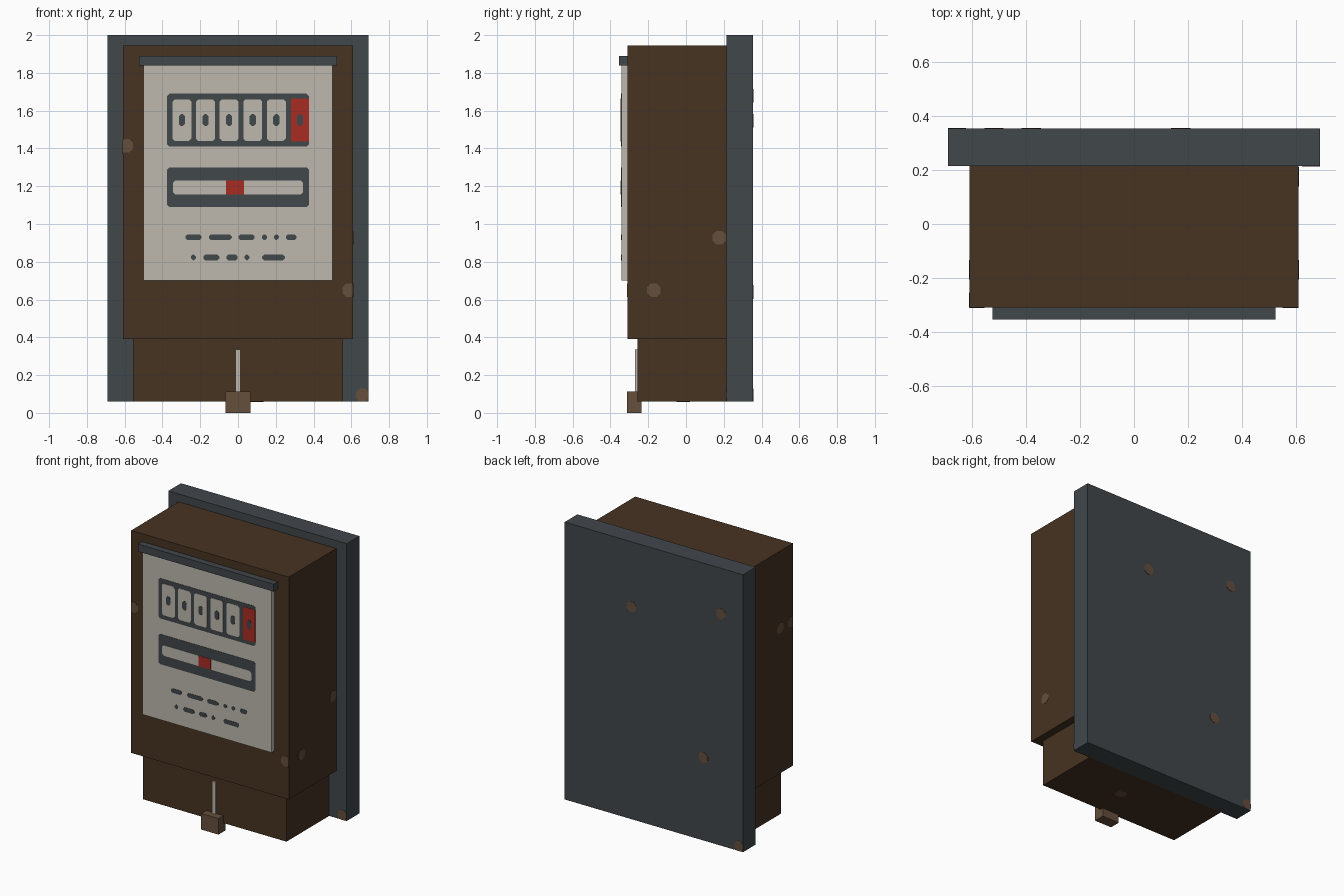
import bpy, bmesh
from mathutils import Vector

old = bpy.data.objects.get("Cube")
if old:
    bpy.data.objects.remove(old, do_unlink=True)


def material(name, rgb):
    m = bpy.data.materials.new(name)
    m.use_nodes = True
    lin = [(c / 255 / 12.92 if c < 11 else ((c / 255 + 0.055) / 1.055) ** 2.4) for c in rgb]
    m.diffuse_color = (*lin, 1)
    m.node_tree.nodes["Principled BSDF"].inputs["Base Color"].default_value = (*lin, 1)
    return m


BROWN = material("dark brown", (70, 51, 34))
GREY = material("slate grey", (65, 71, 75))
CREAM = material("pale cream", (189, 185, 174))
RED = material("signal red", (168, 44, 35))
TAN = material("worn brown", (101, 78, 59))


def finish(bm, name, mat):
    bmesh.ops.recalc_face_normals(bm, faces=bm.faces)
    mesh = bpy.data.meshes.new(name)
    bm.to_mesh(mesh)
    bm.free()
    mesh.materials.append(mat)
    obj = bpy.data.objects.new(name, mesh)
    bpy.context.collection.objects.link(obj)
    return obj


def box(name, mat, x, y, z):
    """Box from (min, max) ranges on each axis."""
    bm = bmesh.new()
    bmesh.ops.create_cube(bm, size=1)
    for v in bm.verts:
        v.co = [r[0] if c < 0 else r[1] for c, r in zip(v.co, (x, y, z))]
    return finish(bm, name, mat)


# Maps (u, v, depth) on a surface to space
FRONT = lambda u, v, d: Vector((u, d, v))
SIDE = lambda u, v, d: Vector((d, u, v))
UNDER = lambda u, v, d: Vector((u, v, d))


def plates(name, mat, rects, frame, d0, d1, cut=0.012, limit=None):
    """Thin plates with clipped corners; rects are (u0, u1, v0, v1)."""
    bm = bmesh.new()
    for u0, u1, v0, v1 in rects:
        outline = [(u0 + cut, v0), (u1 - cut, v0), (u1, v0 + cut), (u1, v1 - cut),
                   (u1 - cut, v1), (u0 + cut, v1), (u0, v1 - cut), (u0, v0 + cut)]
        if limit:
            a, b, c, d = limit
            outline = [(min(max(u, a), b), min(max(v, c), d)) for u, v in outline]
        if cut == 0:
            outline = outline[::2]
        face = bm.faces.new([bm.verts.new(frame(u, v, d0)) for u, v in outline])
        ext = bmesh.ops.extrude_face_region(bm, geom=[face])["geom"]
        shift = frame(0, 0, d1 - d0)
        bmesh.ops.translate(bm, vec=shift, verts=[g for g in ext if isinstance(g, bmesh.types.BMVert)])
    bmesh.ops.remove_doubles(bm, verts=bm.verts, dist=1e-5)
    return finish(bm, name, mat)


def around(u, v, w, h):
    return (u - w / 2, u + w / 2, v - h / 2, v + h / 2)


# Housing
box("back_plate", GREY, (-0.69, 0.69), (0.215, 0.355), (0.06, 2.0))
box("main_case", BROWN, (-0.61, 0.61), (-0.31, 0.215), (0.39, 1.945))
box("terminal_cover", BROWN, (-0.555, 0.555), (-0.257, 0.215), (0.06, 0.39))
box("face_panel", CREAM, (-0.5, 0.5), (-0.342, -0.31), (0.7, 1.84))
box("face_hood", GREY, (-0.525, 0.525), (-0.355, -0.31), (1.838, 1.89))

# Seal hanging on its wire
box("seal_wire", CREAM, (-0.014, 0.014), (-0.27, -0.25), (0.11, 0.335))
box("seal_block", TAN, (-0.067, 0.067), (-0.312, -0.235), (0, 0.112))

# Counter with six windows, the last one red
Y = -0.342
plates("display_frames", GREY, [(-0.375, 0.375, 1.41, 1.69), (-0.375, 0.375, 1.09, 1.3)],
       FRONT, Y, Y - 0.002)
centres = [-0.297 + 0.125 * i for i in range(6)]
plates("counter_windows", CREAM, [around(c, 1.55, 0.1, 0.22) for c in centres[:5]],
       FRONT, Y, Y - 0.004)
plates("red_window", RED, [(0.28, 0.375, 1.437, 1.665)], FRONT, Y, Y - 0.004, 0)
plates("counter_marks", GREY, [around(c, 1.55, 0.033, 0.064) for c in centres],
       FRONT, Y, Y - 0.006)

# Rotating disc slot
plates("disc_slot", CREAM, [(-0.345, 0.345, 1.157, 1.23)], FRONT, Y, Y - 0.004)
plates("disc_mark", RED, [(-0.063, 0.032, 1.157, 1.23)], FRONT, Y, Y - 0.006, 0)

# Printed dashes, as (centre, width) per row
upper = [(-0.236, 0.085), (-0.093, 0.12), (0.045, 0.085), (0.14, 0.026), (0.203, 0.026), (0.283, 0.056)]
lower = [(-0.236, 0.026), (-0.141, 0.085), (-0.032, 0.06), (0.047, 0.026), (0.188, 0.12)]
plates("printed_dashes", GREY,
       [around(c, z, w, 0.03) for z, row in ((0.93, upper), (0.823, lower)) for c, w in row],
       FRONT, Y, Y - 0.002, 0.01)


# Worn spots, trimmed at the edges of their surface
def spots(name, points, frame, depth, out, limit):
    plates(name, TAN, [around(u, v, 0.072, 0.072) for u, v in points],
           frame, depth, depth + out, 0.021, limit)


case_side = (-0.31, 0.215, 0.39, 1.945)
plate_face = (-0.69, 0.69, 0.06, 2.0)
spots("case_front_spots", [(-0.592, 1.414), (0.588, 0.65)], FRONT, -0.31, -0.002, (-0.61, 0.61, 0.39, 1.945))
spots("case_left_spots", [(-0.17, 0.65), (0.176, 0.927)], SIDE, 0.61, 0.002, case_side)
spots("case_right_spots", [(-0.17, 1.405), (-0.29, 1.405)], SIDE, -0.61, -0.002, case_side)
spots("plate_front_spot", [(0.66, 0.094)], FRONT, 0.215, -0.002, plate_face)
spots("plate_back_spots", [(0.174, 1.546), (-0.52, 1.68), (-0.382, 0.64), (-0.66, 0.094)],
      FRONT, 0.355, 0.002, plate_face)
spots("cover_under_spot", [(0.1, -0.015)], UNDER, 0.06, -0.002, (-0.555, 0.555, -0.257, 0.215))
